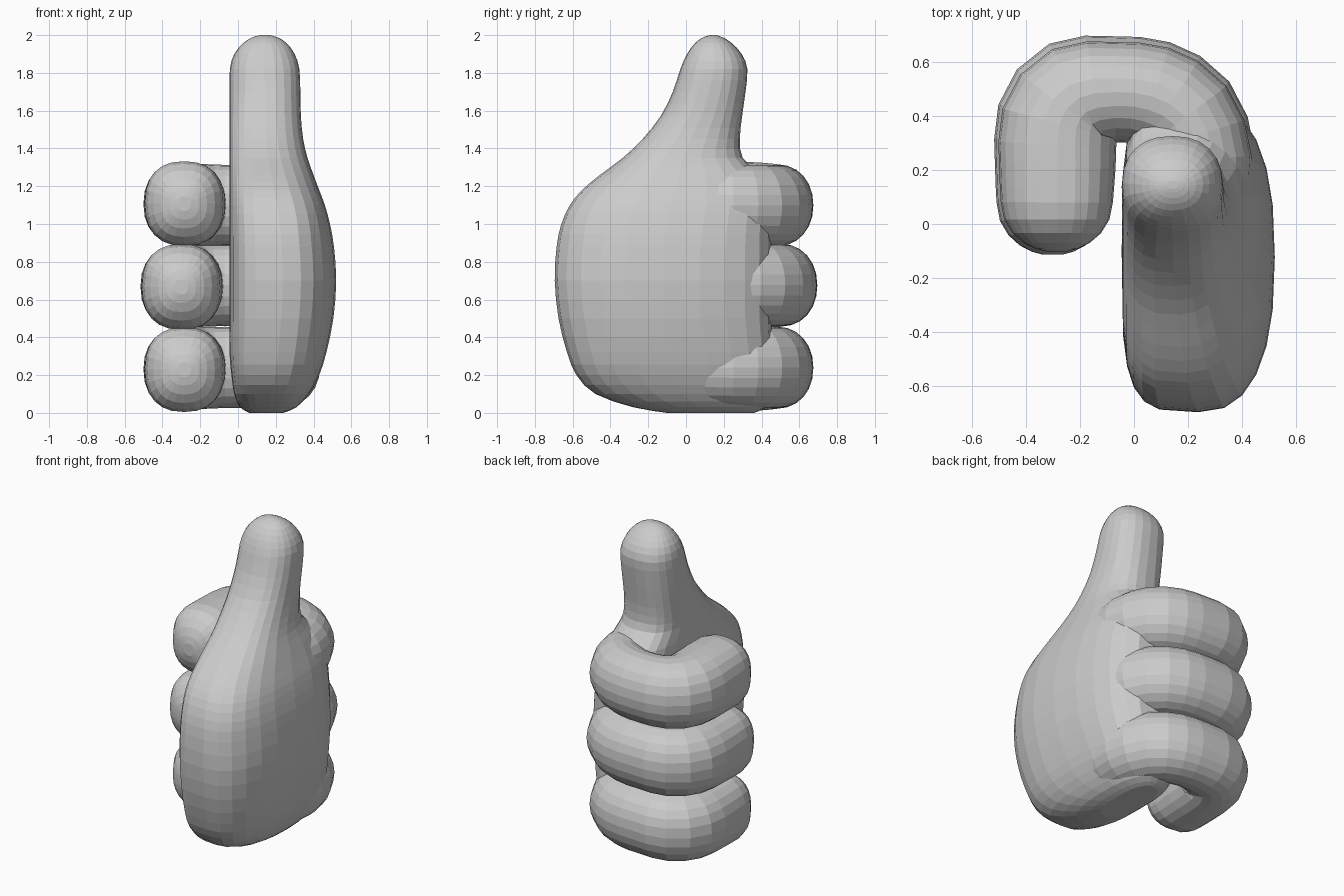
import bpy, bmesh, math
from mathutils import Vector

if "Cube" in bpy.data.objects:
    bpy.data.objects.remove(bpy.data.objects["Cube"])

SIDES = 24


def signed_pow(v, p):
    return math.copysign(abs(v) ** p, v)


def refine(rows):
    """Catmull-Rom midpoint between every pair of rows."""
    out = []
    for i in range(len(rows) - 1):
        a, b, c, d = rows[max(i - 1, 0)], rows[i], rows[i + 1], rows[min(i + 2, len(rows) - 1)]
        out += [b, tuple((9 * (q + r) - p - s) / 16 for p, q, r, s in zip(a, b, c, d))]
    return out + [rows[-1]]


def loft(name, rings):
    bm = bmesh.new()
    loops = [[bm.verts.new(p) for p in ring] for ring in rings]
    for a, b in zip(loops, loops[1:]):
        for i in range(SIDES):
            j = (i + 1) % SIDES
            bm.faces.new((a[i], a[j], b[j], b[i]))
    bm.faces.new(loops[0])
    bm.faces.new(loops[-1])
    bmesh.ops.recalc_face_normals(bm, faces=bm.faces)
    mesh = bpy.data.meshes.new(name)
    bm.to_mesh(mesh)
    bm.free()
    obj = bpy.data.objects.new(name, mesh)
    bpy.context.collection.objects.link(obj)
    return obj


def palm_ring(z, x0, x1, y0, y1, n_in, n_out):
    cx, cy, rx, ry = (x0 + x1) / 2, (y0 + y1) / 2, (x1 - x0) / 2, (y1 - y0) / 2
    pts = []
    for i in range(SIDES):
        t = 2 * math.pi * i / SIDES
        c, s = math.cos(t), math.sin(t)
        n = n_out if c > 0 else n_in
        pts.append((cx + rx * signed_pow(c, 2 / n), cy + ry * signed_pow(s, 2 / n), z))
    return pts


# Palm and raised thumb: height, x range, y range, inner and outer squareness
palm = [
    (0.00, 0.06, 0.24, -0.10, 0.36, 2.5, 2.3),
    (0.03, 0.01, 0.31, -0.28, 0.42, 3.0, 2.4),
    (0.10, -0.02, 0.375, -0.48, 0.45, 3.5, 2.5),
    (0.20, -0.035, 0.43, -0.58, 0.46, 4, 2.6),
    (0.32, -0.045, 0.468, -0.63, 0.46, 4, 2.6),
    (0.50, -0.045, 0.505, -0.675, 0.45, 4, 2.5),
    (0.70, -0.045, 0.52, -0.695, 0.45, 4, 2.5),
    (0.88, -0.045, 0.508, -0.685, 0.45, 4, 2.5),
    (1.00, -0.045, 0.487, -0.66, 0.45, 4, 2.6),
    (1.10, -0.045, 0.46, -0.615, 0.45, 4, 2.6),
    (1.18, -0.045, 0.43, -0.55, 0.43, 3.7, 2.5),
    (1.26, -0.045, 0.40, -0.455, 0.39, 3.4, 2.4),
    (1.35, -0.045, 0.368, -0.335, 0.30, 3, 2.3),
    (1.45, -0.045, 0.345, -0.23, 0.285, 2.8, 2.3),
    (1.57, -0.045, 0.333, -0.135, 0.297, 2.6, 2.3),
    (1.70, -0.045, 0.33, -0.07, 0.315, 2.4, 2.3),
    (1.82, -0.043, 0.325, -0.03, 0.325, 2.3, 2.3),
    (1.90, -0.02, 0.30, 0.005, 0.295, 2.2, 2.2),
    (1.96, 0.03, 0.255, 0.05, 0.24, 2.2, 2.2),
    (1.99, 0.08, 0.205, 0.095, 0.19, 2, 2),
    (2.00, 0.12, 0.165, 0.13, 0.16, 2, 2),
]
hand = loft("thumbs_up_hand", [palm_ring(*r) for r in refine(palm)])

# Curled finger: plan x, y, half width, height factor, squareness
PATH = [
    (0.17, -0.10, 0.15, 0.88, 2.0), (0.215, 0.06, 0.19, 0.92, 2.0),
    (0.24, 0.24, 0.195, 0.95, 2.0), (0.19, 0.395, 0.19, 0.96, 2.0),
    (0.07, 0.47, 0.19, 0.96, 2.05), (-0.07, 0.487, 0.185, 0.96, 2.1),
    (-0.205, 0.465, 0.205, 0.97, 2.15), (-0.275, 0.37, 0.218, 0.99, 2.2),
    (-0.283, 0.21, 0.215, 1.0, 2.3), (-0.285, 0.08, 0.207, 1.0, 2.4),
]
PATH = refine(PATH)
for a in (20, 38, 54, 68, 80):
    r = math.radians(a)
    PATH.append((-0.285, 0.08 - 0.185 * math.sin(r), 0.207 * math.cos(r), math.cos(r), 2.4))


def finger(name, z, lift, half_height, scale):
    """lift shifts the knuckle side towards the middle of the fist."""
    pts = [Vector((x * scale, 0.1 + (y - 0.1) * scale)) for x, y, *_ in PATH]
    rings = []
    for k, p in enumerate(pts):
        d = (pts[min(k + 1, len(pts) - 1)] - pts[max(k - 1, 0)]).normalized()
        normal = Vector((-d.y, d.x))
        w, h, n = PATH[k][2:]
        zc = z + lift * min(1, max(0, (16 - k) / 6))
        ring = []
        for i in range(SIDES):
            t = 2 * math.pi * i / SIDES
            q = p + normal * w * signed_pow(math.cos(t), 2 / n)
            ring.append((q.x, q.y, zc + half_height * h * signed_pow(math.sin(t), 2 / n)))
        rings.append(ring)
    return loft(name, rings)


# Three stacked fingers fused into the hand
fingers = [
    finger("lower_finger", 0.229, 0.012, 0.224, 1.0),
    finger("middle_finger", 0.667, 0.01, 0.226, 1.055),
    finger("upper_finger", 1.108, -0.01, 0.224, 1.0),
]
bpy.context.view_layer.objects.active = hand
for f in fingers:
    mod = hand.modifiers.new("join_" + f.name, 'BOOLEAN')
    mod.operation = 'UNION'
    mod.solver = 'EXACT'
    mod.use_self = True
    mod.object = f
    bpy.ops.object.modifier_apply(modifier=mod.name)
    bpy.data.objects.remove(f)
